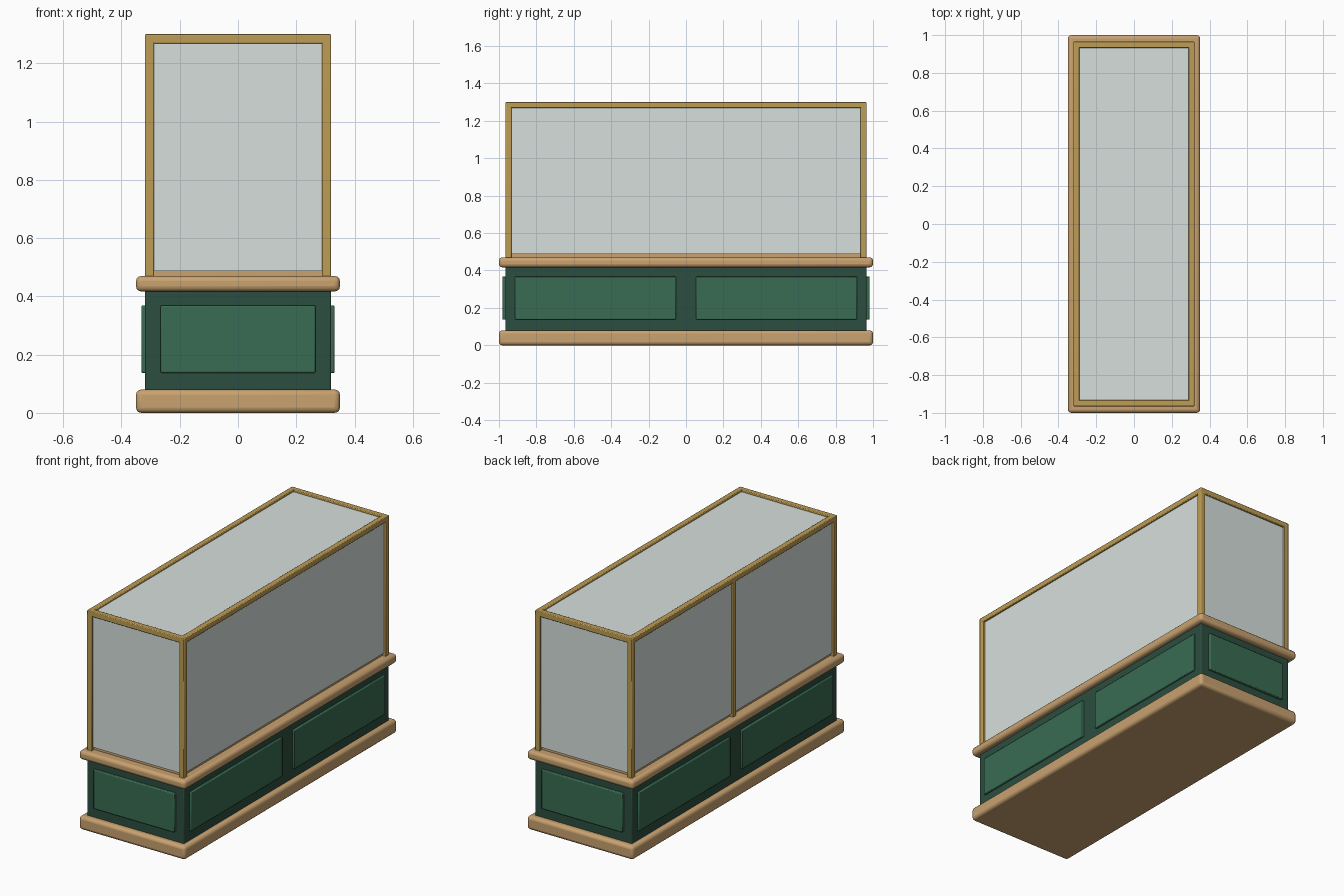
import bpy

if "Cube" in bpy.data.objects:
    bpy.data.objects.remove(bpy.data.objects["Cube"])


def material(name, rgb):
    m = bpy.data.materials.new(name)
    m.diffuse_color = (*rgb, 1)
    m.use_nodes = True
    m.node_tree.nodes["Principled BSDF"].inputs["Base Color"].default_value = m.diffuse_color
    return m


WOOD = material("warm_wood", (0.58, 0.36, 0.16))
DARK = material("dark_green", (0.025, 0.075, 0.05))
GREEN = material("panel_green", (0.04, 0.15, 0.085))
BRASS = material("brass", (0.52, 0.34, 0.09))
GLASS = material("pale_glass", (0.68, 0.74, 0.71))


def box(name, lo, hi, mat, bevel=0.0, segments=3):
    """Bevelled box between two opposite corners."""
    centre = [(a + b) / 2 for a, b in zip(lo, hi)]
    bpy.ops.mesh.primitive_cube_add(size=1, location=centre)
    ob = bpy.context.object
    ob.name = name
    ob.scale = [b - a for a, b in zip(lo, hi)]
    bpy.ops.object.transform_apply(location=False, rotation=False, scale=True)
    ob.data.materials.append(mat)
    if bevel:
        mod = ob.modifiers.new("bevel", 'BEVEL')
        mod.width = bevel
        mod.segments = segments
        bpy.ops.object.shade_smooth_by_angle()
    return ob


def slab(name, x, y, z0, z1, mat, bevel=0.0):
    """Box centred on the vertical axis."""
    return box(name, (-x, -y, z0), (x, y, z1), mat, bevel)


X, Y, T = 0.32, 0.965, 0.032      # case half width, half length, frame width
Z0, Z1 = 0.47, 1.30               # counter top, case top
XI, YI = X - T, Y - T

# Base cabinet
slab("plinth", 0.35, 1.0, 0, 0.08, WOOD, 0.018)
slab("cabinet_body", X, Y, 0.07, 0.425, DARK, 0.006)
slab("counter_moulding", 0.35, 1.0, 0.417, Z0, WOOD, 0.018)
slab("display_deck", 0.298, 0.943, 0.46, 0.487, WOOD)

# Raised panels: one on each end, two on each long side
for s, end in ((-1, "front"), (1, "back")):
    ya, yb = sorted((s * 0.95, s * 0.981))
    box(end + "_panel", (-0.266, ya, 0.137), (0.266, yb, 0.369), GREEN, 0.005, 2)
for s, side in ((-1, "left"), (1, "right")):
    xa, xb = sorted((s * 0.30, s * 0.332))
    for t, end in ((-1, "front"), (1, "back")):
        ya, yb = sorted((t * 0.054, t * 0.914))
        box(f"{side}_{end}_panel", (xa, ya, 0.137), (xb, yb, 0.369), GREEN, 0.005, 2)

# Brass frame: corner posts, top rails, middle post on the left side
for sx, side in ((-1, "left"), (1, "right")):
    xa, xb = sorted((sx * XI, sx * X))
    for sy, end in ((-1, "front"), (1, "back")):
        ya, yb = sorted((sy * YI, sy * Y))
        box(f"{side}_{end}_post", (xa, ya, Z0 - 0.01), (xb, yb, Z1), BRASS, 0.004, 2)
    box(side + "_top_rail", (xa, -Y, Z1 - T), (xb, Y, Z1), BRASS, 0.004, 2)
for sy, end in ((-1, "front"), (1, "back")):
    ya, yb = sorted((sy * YI, sy * Y))
    box(end + "_top_rail", (-X, ya, Z1 - T), (X, yb, Z1), BRASS, 0.004, 2)
box("door_post", (-X, -0.014, Z0 - 0.01), (-XI, 0.014, Z1 - T + 0.005), BRASS, 0.003, 2)

# Glass panes, set back inside the frame
for s, side in ((-1, "left"), (1, "right")):
    xa, xb = sorted((s * 0.300, s * 0.308))
    box(side + "_glass", (xa, -YI - 0.005, 0.487), (xb, YI + 0.005, 1.275), GLASS)
for s, end in ((-1, "front"), (1, "back")):
    ya, yb = sorted((s * 0.945, s * 0.953))
    box(end + "_glass", (-XI - 0.005, ya, 0.487), (XI + 0.005, yb, 1.275), GLASS)
slab("top_glass", XI + 0.005, YI + 0.005, 1.280, 1.288, GLASS)
